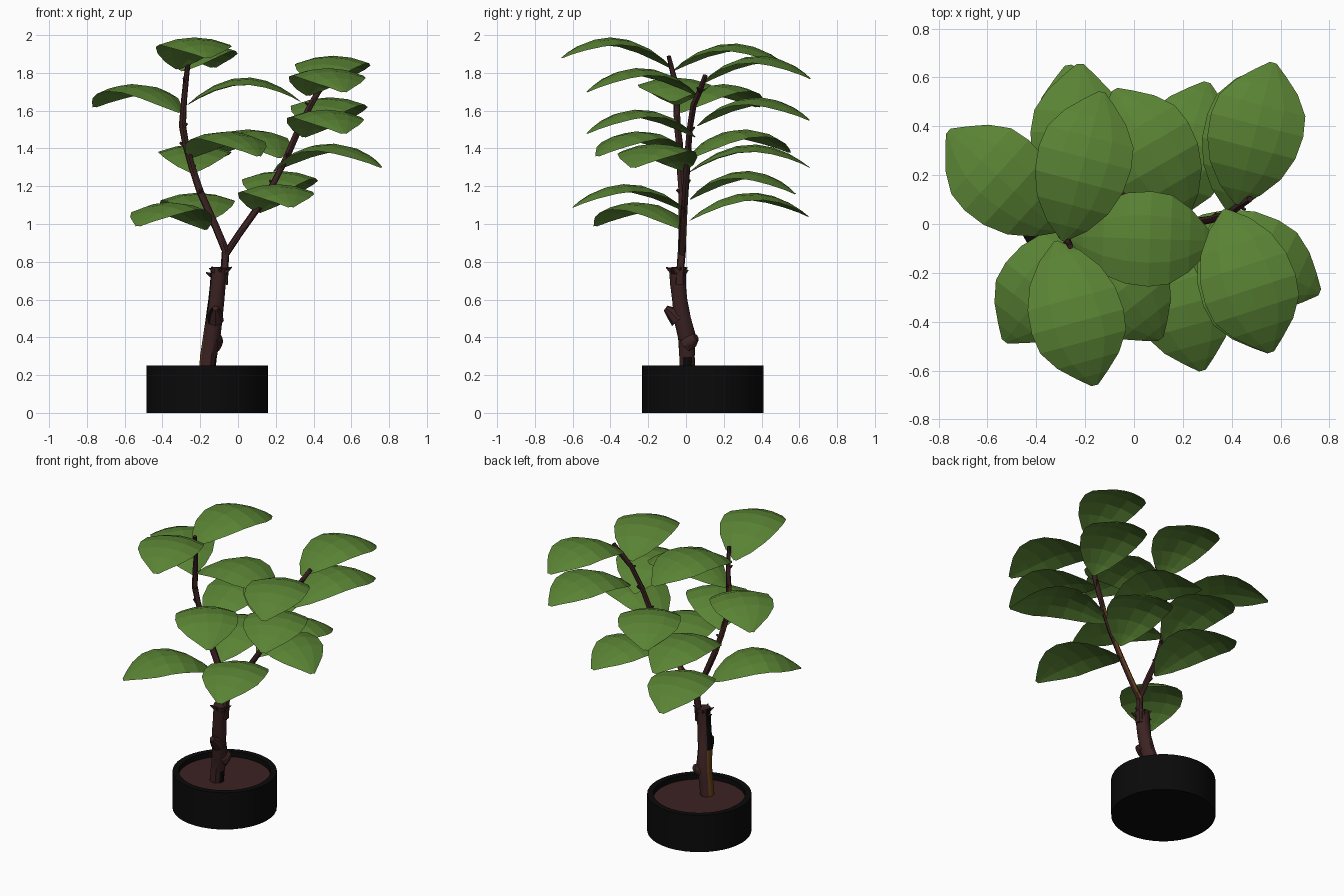
import bpy, bmesh, math, random
from mathutils import Vector

if "Cube" in bpy.data.objects:
    bpy.data.objects.remove(bpy.data.objects["Cube"])

random.seed(4)


def material(name, rgb):
    m = bpy.data.materials.new(name)
    m.diffuse_color = (*rgb, 1)
    m.use_nodes = True
    m.node_tree.nodes["Principled BSDF"].inputs["Base Color"].default_value = m.diffuse_color
    return m


GREEN = material("leaf green", (0.10, 0.225, 0.034))
BROWN = material("dark bark", (0.045, 0.016, 0.016))
TAN = material("orange bark", (0.13, 0.05, 0.010))
BLACK = material("pot black", (0.003, 0.003, 0.003))


def finish(name, bm, mats, smooth=None):
    me = bpy.data.meshes.new(name)
    bm.to_mesh(me)
    bm.free()
    ob = bpy.data.objects.new(name, me)
    bpy.context.collection.objects.link(ob)
    for m in mats:
        me.materials.append(m)
    if smooth:
        bpy.ops.object.select_all(action='DESELECT')
        bpy.context.view_layer.objects.active = ob
        ob.select_set(True)
        bpy.ops.object.shade_smooth_by_angle(angle=math.radians(smooth))
    return ob


def lathe(name, profile, centre, mat, sides=40):
    bm = bmesh.new()
    rings = []
    for r, z in profile:
        rings.append([bm.verts.new((centre[0] + r * math.cos(2 * math.pi * i / sides),
                                    centre[1] + r * math.sin(2 * math.pi * i / sides), z))
                      for i in range(sides)])
    for a, b in zip(rings, rings[1:]):
        for i in range(sides):
            j = (i + 1) % sides
            bm.faces.new((a[i], a[j], b[j], b[i]))
    bm.faces.new(rings[0][::-1])
    bm.faces.new(rings[-1])
    return finish(name, bm, [mat], 35)


def tube(bm, path, sides=8, rough=0.0):
    """Tube through (x, y, z, radius) points."""
    rings = []
    pts = [Vector(p[:3]) for p in path]
    for k, p in enumerate(pts):
        d = (pts[min(k + 1, len(pts) - 1)] - pts[max(k - 1, 0)]).normalized()
        ref = Vector((1, 0, 0)) if abs(d.x) < 0.8 else Vector((0, 1, 0))
        u = (ref - d * ref.dot(d)).normalized()
        v = d.cross(u)
        ring = []
        for i in range(sides):
            a = 2 * math.pi * i / sides
            r = path[k][3] * (1 + random.uniform(-rough, rough))
            ring.append(bm.verts.new(p + u * r * math.cos(a) + v * r * math.sin(a)))
        rings.append(ring)
    for a, b in zip(rings, rings[1:]):
        for i in range(sides):
            j = (i + 1) % sides
            bm.faces.new((a[i], a[j], b[j], b[i]))
    bm.faces.new(rings[0][::-1])
    bm.faces.new(rings[-1])


# Pot with a raised rim, and the soil inside it
POT = (-0.162, 0.088)
lathe("pot", [(0.322, 0), (0.322, 0.25), (0.284, 0.25), (0.284, 0.19)], POT, BLACK)
lathe("soil", [(0.284, 0.18), (0.284, 0.215)], POT, BROWN)

# Thick cut trunk with knobs and a ragged collar
bm = bmesh.new()
tube(bm, [(-0.165, 0.01, 0.2, 0.044), (-0.155, 0.007, 0.3, 0.043), (-0.14, 0.005, 0.4, 0.048),
          (-0.127, -0.02, 0.5, 0.045), (-0.115, -0.035, 0.6, 0.043), (-0.107, -0.042, 0.68, 0.043),
          (-0.1, -0.045, 0.77, 0.046)], 10, 0.07)
tube(bm, [(-0.13, 0.0, 0.36, 0.045), (-0.115, 0.03, 0.385, 0.04), (-0.1, 0.055, 0.40, 0.02)], 8)
tube(bm, [(-0.12, -0.04, 0.49, 0.045), (-0.12, -0.075, 0.53, 0.035), (-0.12, -0.108, 0.555, 0.016)], 8)
for i in range(7):      # splinters round the cut
    a = i * 2 * math.pi / 7 + 0.3
    c, s = math.cos(a), math.sin(a)
    z = 0.75 + random.uniform(-0.02, 0.012)
    tube(bm, [(-0.1 + 0.03 * c, -0.045 + 0.03 * s, z - 0.01, 0.016),
              (-0.1 + 0.07 * c, -0.045 + 0.06 * s, z + 0.01, 0.003)], 4)
bm.normal_update()
for f in bm.faces:      # bare wood low on the left, dark bark above it
    c = f.calc_center_median()
    if f.normal.x < -0.75:
        f.material_index = 1 if c.z < 0.5 else 2
    elif f.normal.x > 0.7 and c.z < 0.34:
        f.material_index = 2
finish("trunk", bm, [BROWN, TAN, BLACK], 40)

# Two thin branches growing from a fork
LEFT = [(-0.075, -0.035, 0.68, 0.024), (-0.07, -0.03, 0.78, 0.021), (-0.066, -0.022, 0.86, 0.021),
        (-0.125, -0.02, 1.0, 0.019), (-0.2, -0.02, 1.17, 0.019), (-0.245, -0.03, 1.3, 0.018),
        (-0.278, -0.035, 1.42, 0.018), (-0.295, -0.045, 1.52, 0.018), (-0.285, -0.05, 1.65, 0.016),
        (-0.275, -0.06, 1.76, 0.014), (-0.26, -0.092, 1.89, 0.012)]
RIGHT = [(-0.066, -0.022, 0.84, 0.019), (0.01, -0.018, 0.95, 0.018), (0.1, -0.01, 1.08, 0.017),
         (0.19, 0.0, 1.22, 0.017), (0.26, 0.01, 1.36, 0.017), (0.32, 0.02, 1.5, 0.016),
         (0.385, 0.04, 1.63, 0.015), (0.43, 0.075, 1.71, 0.015), (0.475, 0.103, 1.785, 0.013)]
for name, path in (("left_branch", LEFT), ("right_branch", RIGHT)):
    bm = bmesh.new()
    tube(bm, path, 8, 0.12)
    for k, (x, y, z, r) in enumerate(path[2:-1]):   # bud scars
        a = k * 2.4
        dx, dy = math.cos(a), math.sin(a)
        tube(bm, [(x, y, z - 0.01, r * 0.8),
                  (x + 0.03 * dx, y + 0.03 * dy, z + 0.012, r * 0.35)], 5)
    bm.normal_update()
    for f in bm.faces:
        c = f.calc_center_median()
        if f.normal.x < -0.6 and 1.15 < c.z < 1.7 and name == "left_branch":
            f.material_index = 1
        elif f.normal.y > 0.8 and c.z < 1.3 and name == "right_branch":
            f.material_index = 1
    finish(name, bm, [BROWN, TAN], 40)

# Arched leaves: stations along the blade are (length fraction, half width)
OUTLINE = [(0, 0.008), (0.1, 0.085), (0.24, 0.15), (0.4, 0.186), (0.56, 0.195),
           (0.7, 0.182), (0.83, 0.13), (0.93, 0.065), (1, 0.014)]


def leaf(name, base, tip):
    b, t = Vector(base), Vector(tip)
    flat = Vector((t.x - b.x, t.y - b.y, 0)).normalized()
    side = Vector((-flat.y, flat.x, 0))
    bm = bmesh.new()
    rows = []
    for f, w in OUTLINE:
        p = b.lerp(t, f)
        p.z += 0.136 * 4 * f * (1 - f)
        rows.append([bm.verts.new(p + side * w * s - Vector((0, 0, 0.20 * w * s * s)))
                     for s in (-1, -0.5, 0, 0.5, 1)])
    for a, c in zip(rows, rows[1:]):
        for i in range(4):
            bm.faces.new((a[i], c[i], c[i + 1], a[i + 1]))
    bmesh.ops.recalc_face_normals(bm, faces=bm.faces)
    bm.normal_update()
    if sum(f.normal.z for f in bm.faces) < 0:
        bmesh.ops.reverse_faces(bm, faces=bm.faces)
    finish(name, bm, [GREEN])


LEAVES = [
    # left branch, bottom to top
    ((-0.17, -0.02, 0.97), (-0.53, -0.48, 0.99)), ((-0.15, 0.02, 1.02), (-0.27, 0.65, 1.04)),
    ((-0.24, 0.01, 1.27), (-0.22, 0.655, 1.30)), ((-0.25, -0.01, 1.35), (0.11, -0.47, 1.36)),
    ((-0.31, -0.03, 1.59), (-0.76, 0.38, 1.62)), ((-0.27, -0.05, 1.63), (0.33, -0.07, 1.65)),
    ((-0.29, -0.07, 1.81), (-0.13, 0.54, 1.83)), ((-0.32, -0.07, 1.82), (-0.16, -0.66, 1.88)),
    # right branch, bottom to top
    ((0.11, 0.01, 1.06), (0.28, -0.60, 1.09)), ((0.13, 0.02, 1.13), (0.30, 0.58, 1.16)),
    ((0.19, -0.01, 1.28), (0.76, -0.28, 1.30)), ((0.22, 0.03, 1.35), (-0.08, 0.55, 1.38)),
    ((0.35, 0.05, 1.46), (0.56, -0.525, 1.48)), ((0.38, 0.06, 1.52), (0.57, 0.655, 1.55)),
    ((0.37, 0.06, 1.68), (0.56, -0.525, 1.70)), ((0.42, 0.08, 1.74), (0.57, 0.66, 1.77)),
]
for n, (base, tip) in enumerate(LEAVES):
    leaf("leaf_%02d" % (n + 1), base, tip)
